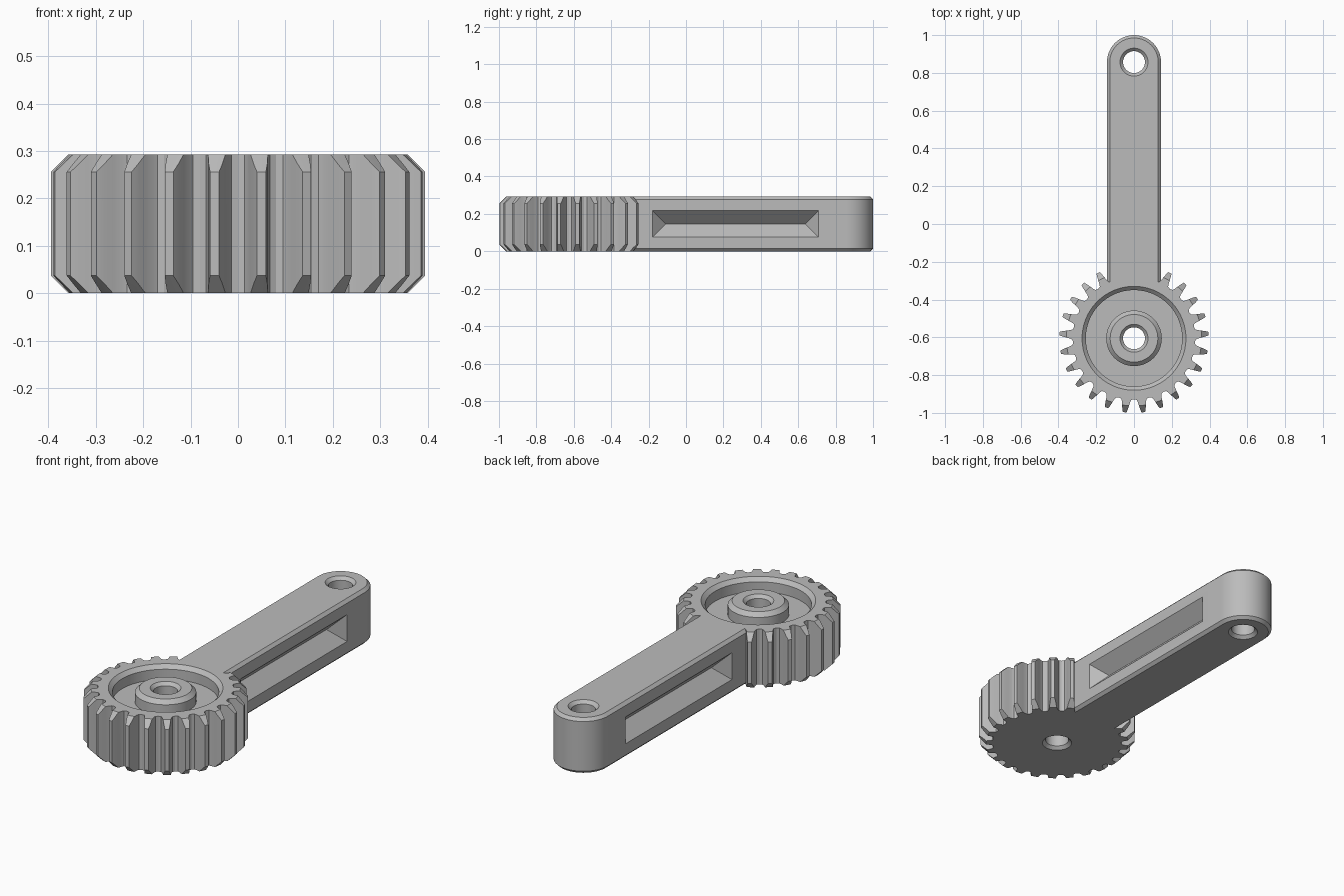
import bpy, bmesh
from math import sin, cos, pi

cube = bpy.data.objects.get("Cube")
if cube:
    bpy.data.objects.remove(cube, do_unlink=True)

HEIGHT = 0.293
GEAR_Y, PIN_Y = -0.605, 0.857
TEETH, ROOT, TIP = 25, 0.327, 0.395
BORE, BORE_RIM, BORE_CHAMFER = 0.058, 0.074, 0.016
ARM_W, ARM_CHAMFER = 0.143, 0.015

grey = bpy.data.materials.new("grey_plastic")
grey.use_nodes = True
colour = (0.5, 0.5, 0.5, 1)
grey.diffuse_color = colour
grey.node_tree.nodes["Principled BSDF"].inputs["Base Color"].default_value = colour


def make_object(name, bm):
    bmesh.ops.recalc_face_normals(bm, faces=bm.faces)
    mesh = bpy.data.meshes.new(name)
    bm.to_mesh(mesh)
    bm.free()
    mesh.materials.append(grey)
    obj = bpy.data.objects.new(name, mesh)
    bpy.context.collection.objects.link(obj)
    return obj


def loft(name, loops):
    """Skin matching loops of points, capped at both ends."""
    bm = bmesh.new()
    rings = [[bm.verts.new(p) for p in loop] for loop in loops]
    n = len(rings[0])
    for a, b in zip(rings, rings[1:]):
        for i in range(n):
            j = (i + 1) % n
            bm.faces.new((a[i], a[j], b[j], b[i]))
    bm.faces.new(rings[0])
    bm.faces.new(rings[-1])
    return make_object(name, bm)


def lathe(name, profile, y, steps=96):
    """Revolve a closed (radius, height) profile about a vertical axis."""
    bm = bmesh.new()
    rings = []
    for s in range(steps):
        a = 2 * pi * s / steps
        rings.append([bm.verts.new((r * cos(a), y + r * sin(a), z)) for r, z in profile])
    n = len(profile)
    for s in range(steps):
        a, b = rings[s], rings[(s + 1) % steps]
        for i in range(n):
            j = (i + 1) % n
            bm.faces.new((a[i], a[j], b[j], b[i]))
    return make_object(name, bm)


def combine(target, other, operation):
    mod = target.modifiers.new(operation.title(), 'BOOLEAN')
    mod.operation = operation
    mod.solver = 'EXACT'
    mod.object = other
    bpy.context.view_layer.objects.active = target
    bpy.ops.object.modifier_apply(modifier=mod.name)
    bpy.data.objects.remove(other, do_unlink=True)


# Gear outline: the three teeth buried in the arm are left out
def gear_outline(z):
    flank = [(ROOT, 0.027), (0.338, 0.0225), (0.358, 0.0185), (0.378, 0.0145), (TIP, 0.0095)]
    points = []
    for t in range(TEETH):
        mid = pi / 2 + 2 * pi * t / TEETH
        if t in (0, 1, TEETH - 1):
            polar = [(ROOT, mid + k * pi / TEETH / 2) for k in (-1, 0, 1)]
        else:
            polar = [(r, mid - w / r) for r, w in flank]
            polar += [(r, mid + w / r) for r, w in reversed(flank)]
        polar.append((ROOT - 0.004, mid + pi / TEETH))
        points += [(r * cos(a), GEAR_Y + r * sin(a), z) for r, a in polar]
    return points


gear = loft("geared_lever", [gear_outline(-0.1), gear_outline(HEIGHT + 0.1)])

# Turned blank: chamfered rim, recess, centre boss and bore
rim, over, floor = 0.358, 0.042, 0.22
blank = lathe("gear_blank", [
    (BORE_RIM, 0), (rim, 0), (rim + over, over), (rim + over, HEIGHT - over), (rim, HEIGHT),
    (0.275, HEIGHT), (0.255, HEIGHT - 0.02), (0.255, floor),
    (0.147, floor), (0.147, HEIGHT - 0.021), (0.126, HEIGHT),
    (BORE_RIM, HEIGHT), (BORE, HEIGHT - BORE_CHAMFER), (BORE, BORE_CHAMFER)], GEAR_Y)
combine(gear, blank, 'INTERSECT')


# Arm: round-ended bar with chamfered edges
def arm_outline(w, z, steps=32):
    start = -0.32
    arc = [(w * cos(pi * i / steps), PIN_Y + w * sin(pi * i / steps), z) for i in range(steps + 1)]
    return [(w, start, z)] + arc + [(-w, start, z)]


inner = ARM_W - ARM_CHAMFER
arm = loft("arm", [arm_outline(inner, 0), arm_outline(ARM_W, ARM_CHAMFER),
                   arm_outline(ARM_W, HEIGHT - ARM_CHAMFER), arm_outline(inner, HEIGHT)])

# Pin hole with flared ends
flare = BORE_RIM + 0.02
c = BORE_CHAMFER
pin_hole = loft("pin_hole_cutter", [
    [(r * cos(2 * pi * i / 64), PIN_Y + r * sin(2 * pi * i / 64), z) for i in range(64)]
    for r, z in ((flare, -0.02), (BORE, c), (BORE, HEIGHT - c), (flare, HEIGHT + 0.02))])
combine(arm, pin_hole, 'DIFFERENCE')

# Hipped V pockets in both sides of the arm
for side in (-1, 1):
    depth, y0, y1, mid = 0.071, -0.18, 0.708, HEIGHT / 2
    bm = bmesh.new()
    extra = 0.02
    x, e = side * (ARM_W + extra), depth + extra
    base = [bm.verts.new((x, y, z)) for y, z in (
        (y0 - extra, mid - e), (y1 + extra, mid - e), (y1 + extra, mid + e), (y0 - extra, mid + e))]
    ridge = [bm.verts.new((side * (ARM_W - depth), y, mid)) for y in (y0 + depth, y1 - depth)]
    bm.faces.new(base)
    bm.faces.new((base[0], base[1], ridge[1], ridge[0]))
    bm.faces.new((base[2], base[3], ridge[0], ridge[1]))
    bm.faces.new((base[1], base[2], ridge[1]))
    bm.faces.new((base[3], base[0], ridge[0]))
    combine(arm, make_object("pocket_cutter", bm), 'DIFFERENCE')

combine(gear, arm, 'UNION')

# Smooth the curved walls, keep the crisp edges
bpy.ops.object.select_all(action='DESELECT')
gear.select_set(True)
bpy.context.view_layer.objects.active = gear
bpy.ops.object.shade_smooth_by_angle(angle=pi / 7)
